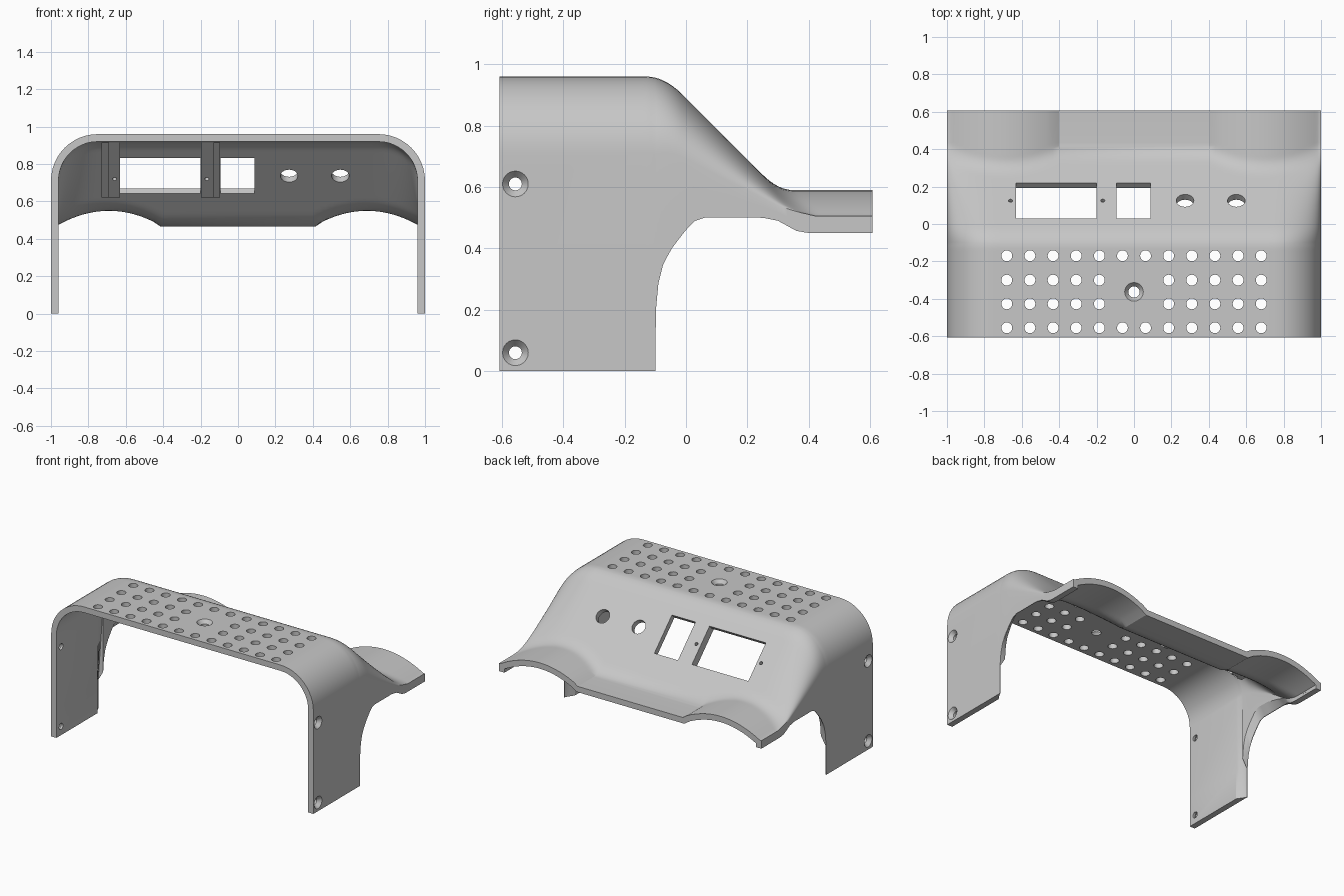
import bpy, bmesh, math
from mathutils import Matrix, Vector

if "Cube" in bpy.data.objects:
    bpy.data.objects.remove(bpy.data.objects["Cube"])

GREY = (0.57, 0.57, 0.57, 1)
grey = bpy.data.materials.new("plain grey")
grey.use_nodes = True
grey.diffuse_color = GREY
grey.node_tree.nodes["Principled BSDF"].inputs["Base Color"].default_value = GREY

THICK, RADIUS, FLAT = 0.04, 0.25, 0.75
FRONT, BACK = -0.607, 0.607


def make_object(name, bm):
    mesh = bpy.data.meshes.new(name)
    bm.to_mesh(mesh)
    bm.free()
    mesh.materials.append(grey)
    ob = bpy.data.objects.new(name, mesh)
    bpy.context.collection.objects.link(ob)
    return ob


def smooth_max(a, b, k):
    h = max(k - abs(a - b), 0) / k
    return max(a, b) + h * h * k / 4


def clamp(t):
    return min(max(t, 0), 1)


def top_height(x, y):
    """Rounded roof, running down the slope into the wavy rear lip."""
    roof = -smooth_max(-0.96, y - 0.89, 0.06)
    over = clamp((abs(x) - FLAT) / RADIUS)
    drop = RADIUS * clamp((0.4 - y) / 0.5) * (1 - math.sqrt(1 - over * over))
    lip = max(0.505, 0.59 - 0.08 * ((abs(x) - 0.69) / 0.29) ** 2) if abs(x) > 0.4 else 0.505
    return smooth_max(roof - drop, lip, 0.05)


# lower edge of the side walls as (y, z)
EDGE = [(FRONT, 0), (-0.1, 0), (-0.098, 0.2), (-0.09, 0.285), (-0.075, 0.345), (-0.05, 0.395),
        (-0.02, 0.435), (0.01, 0.472), (0.03, 0.49), (0.06, 0.5), (0.25, 0.5), (0.3, 0.49),
        (0.36, 0.457), (0.4, 0.45), (BACK, 0.45)]


def bottom_height(y):
    for (y0, z0), (y1, z1) in zip(EDGE, EDGE[1:]):
        if y <= y1:
            return z0 + (z1 - z0) * (y - y0) / (y1 - y0)
    return EDGE[-1][1]


# shell: outer skin swept from front to back, then thickened inwards;
# the wall thins towards the cut-away rear edge of each leg
half = [0.4 + 0.035 * i for i in range(10)]
half += [FLAT + RADIUS * math.sin(math.radians(7.5 * i)) for i in range(13)]
xs = [-x for x in reversed(half)] + half
ys = [FRONT, -0.16, -0.145, -0.13, -0.115, -0.1, -0.098] + [-0.09 + 0.015 * i for i in range(36)] + [BACK]
bm = bmesh.new()
rows, weights = [], []
for y in ys:
    low, edge = bottom_height(y), top_height(1, y)
    thin = max(0.1, clamp((-0.1 - y) / 0.06), clamp((y - 0.25) / 0.12))
    leg = y <= -0.1
    mid = 0.2 if leg else low + min(0.06, (edge - low) / 2)
    points = [(-1, y, low), (-1, y, mid)] + [(x, y, top_height(x, y)) for x in xs]
    points += [(1, y, mid), (1, y, low)]
    rows.append([bm.verts.new(p) for p in points])
    side = [thin, thin if leg else 1]
    weights += side + [1] * len(xs) + side[::-1]
for a, b in zip(rows, rows[1:]):
    for i in range(len(a) - 1):
        bm.faces.new((a[i], a[i + 1], b[i + 1], b[i]))
shell = make_object("shell", bm)
group = shell.vertex_groups.new(name="wall thickness")
for i, w in enumerate(weights):
    group.add([i], w, 'REPLACE')
solid = shell.modifiers.new("thickness", 'SOLIDIFY')
solid.thickness, solid.offset, solid.use_even_offset = THICK, -1, True
solid.vertex_group = group.name


def rail(name, x0, x1, x2):
    """Stepped switch mounting rail along the inside of the slope."""
    bm = bmesh.new()
    section = [(x0, 0), (x0, 0.045), (x1, 0.045), (x1, 0.06), (x2, 0.06), (x2, 0)]
    ends = [[bm.verts.new((x, y - d, z)) for x, d in section] for y, z in ((0.225, 0.62), (-0.07, 0.915))]
    bm.faces.new(ends[0])
    bm.faces.new(ends[1][::-1])
    for i in range(6):
        j = (i + 1) % 6
        bm.faces.new((ends[0][j], ends[0][i], ends[1][i], ends[1][j]))
    bmesh.ops.recalc_face_normals(bm, faces=bm.faces)
    return make_object(name, bm)


rails = [rail("right_switch_rail", -0.632, -0.69, -0.73), rail("left_switch_rail", -0.198, -0.13, -0.097)]


def hole(bm, centre, axis, r_out, r_in=None):
    """Round hole; with r_in it is a countersink opening along the axis."""
    turn = Vector(axis).to_track_quat('Z', 'Y').to_matrix().to_4x4()
    place = Matrix.Translation(centre) @ turn
    if r_in is None:
        bmesh.ops.create_cone(bm, cap_ends=True, segments=24, radius1=r_out, radius2=r_out,
                              depth=0.3, matrix=place)
        return
    rings = []
    for r, h in ((r_in, -0.1), (r_in, -0.025), (r_out, 0), (r_out, 0.03)):
        rings.append([bm.verts.new(place @ Vector((r * math.cos(t), r * math.sin(t), h)))
                      for t in (math.tau * i / 24 for i in range(24))])
    bm.faces.new(rings[0][::-1])
    bm.faces.new(rings[-1])
    for a, b in zip(rings, rings[1:]):
        for i in range(24):
            j = (i + 1) % 24
            bm.faces.new((a[i], a[j], b[j], b[i]))


def make_cutter(name, bm):
    bmesh.ops.recalc_face_normals(bm, faces=bm.faces)
    ob = make_object(name, bm)
    ob.hide_render = True
    return ob


# roof vents, leaving room for the centre screw
bm = bmesh.new()
for row, y in enumerate((-0.17, -0.3, -0.427, -0.555)):
    for col in range(12):
        if row in (1, 2) and col in (5, 6):
            continue
        hole(bm, (-0.68 + col * 1.36 / 11, y, 0.94), (0, 0, 1), 0.029)
hole(bm, (0, -0.363, 0.96), (0, 0, 1), 0.05, 0.03)

# side screws
for side in (-1, 1):
    for z in (0.06, 0.61):
        hole(bm, (side, -0.556, z), (side, 0, 0), 0.042, 0.021)

# control panel knob holes and windows
slope = Vector((0, 1, 1)).normalized()
for x in (0.273, 0.547):
    hole(bm, (x, 0.125, 0.765), slope, 0.047)
for x0, x1 in ((-0.63, -0.2), (-0.093, 0.087)):
    place = (Matrix.Translation(((x0 + x1) / 2, 0.125, 0.765)) @ Matrix.Rotation(math.radians(-45), 4, 'X')
             @ Matrix.Diagonal((x1 - x0, 0.27, 0.3, 1)))
    bmesh.ops.create_cube(bm, size=1, matrix=place)
openings = make_cutter("openings_cutter", bm)

# rail screws pass through both the shell and the rails
bm = bmesh.new()
for x in (-0.66, -0.167):
    hole(bm, (x, 0.125, 0.765), slope, 0.011)
screws = make_cutter("screws_cutter", bm)

for ob in [shell] + rails:
    for cutter in ([openings, screws] if ob is shell else [screws]):
        cut = ob.modifiers.new(cutter.name, 'BOOLEAN')
        cut.operation, cut.solver, cut.object = 'DIFFERENCE', 'EXACT', cutter
    bpy.ops.object.select_all(action='DESELECT')
    ob.select_set(True)
    bpy.context.view_layer.objects.active = ob
    for m in list(ob.modifiers):
        bpy.ops.object.modifier_apply(modifier=m.name)
    bpy.ops.object.shade_smooth_by_angle(angle=math.radians(30))
for cutter in (openings, screws):
    bpy.data.objects.remove(cutter)
